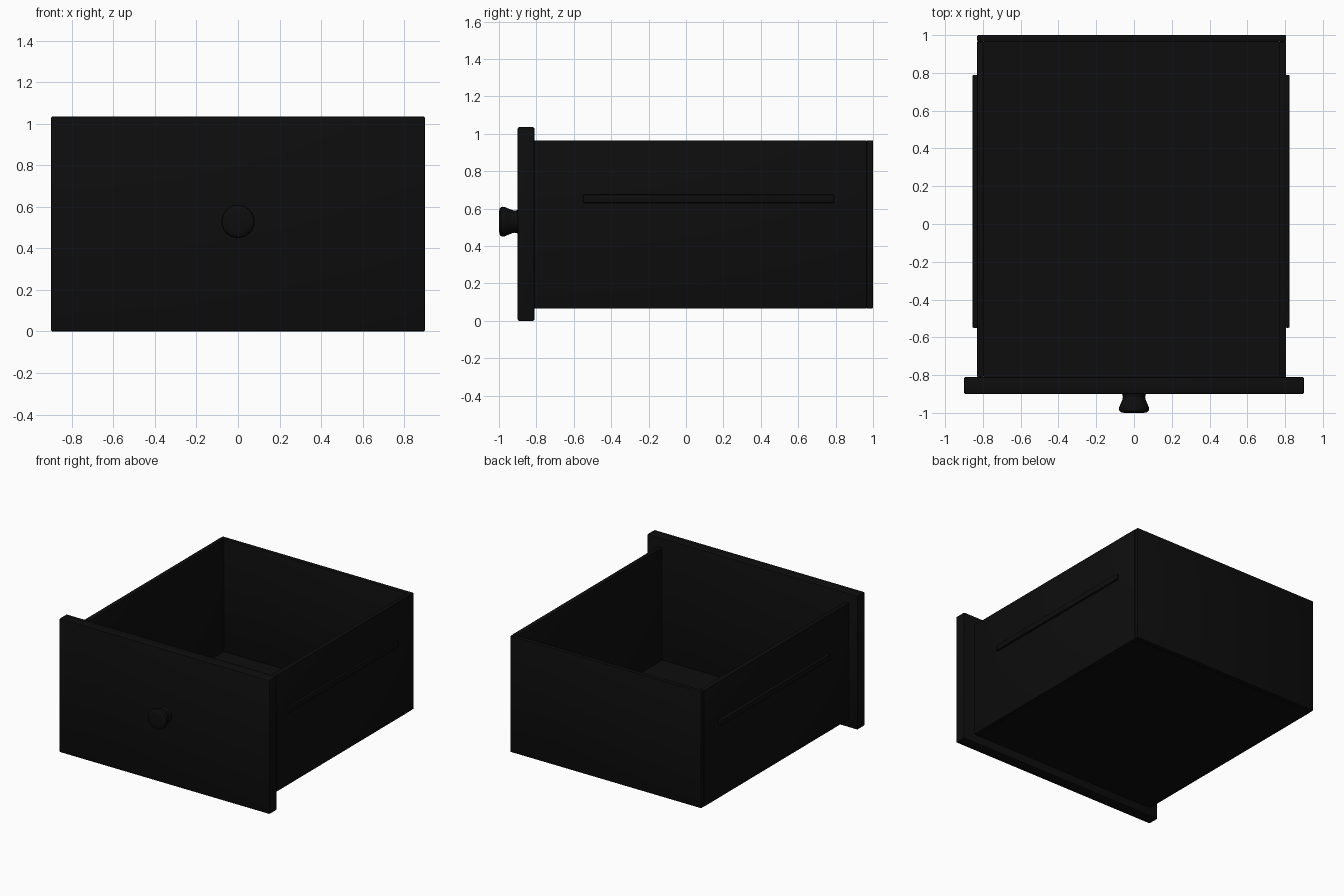
import bpy, bmesh, math
from mathutils import Matrix

if "Cube" in bpy.data.objects:
    bpy.data.objects.remove(bpy.data.objects["Cube"])

black = bpy.data.materials.new("black")
black.diffuse_color = (0.004, 0.004, 0.004, 1)
black.use_nodes = True
black.node_tree.nodes["Principled BSDF"].inputs["Base Color"].default_value = black.diffuse_color


def finish(ob):
    ob.data.materials.append(black)
    bpy.ops.object.select_all(action='DESELECT')
    ob.select_set(True)
    bpy.context.view_layer.objects.active = ob
    bpy.ops.object.shade_smooth_by_angle(angle=math.radians(35))


def box(name, x, y, z, bevel=0.0):
    """Box between (min, max) pairs, with optional softened edges."""
    bm = bmesh.new()
    bmesh.ops.create_cube(bm, size=1)
    for v in bm.verts:
        for i, (a, b) in enumerate((x, y, z)):
            v.co[i] = a if v.co[i] < 0 else b
    if bevel:
        bmesh.ops.bevel(bm, geom=bm.edges[:], offset=bevel, segments=2,
                        affect='EDGES', profile=0.5)
    me = bpy.data.meshes.new(name)
    bm.to_mesh(me)
    bm.free()
    ob = bpy.data.objects.new(name, me)
    bpy.context.collection.objects.link(ob)
    finish(ob)
    return ob


# Extents of the tray (its centre sits slightly left of the front panel)
L, R, F, B = -0.83, 0.805, -0.81, 1.0
BOT, TOP, T = 0.065, 0.965, 0.035

# Front panel
box("front_panel", (-0.9, 0.9), (-0.9, F), (0, 1.035), 0.008)

# Tray walls and floor
box("left_wall", (L, L + T), (F, B - T), (BOT, TOP), 0.003)
box("right_wall", (R - T, R), (F, B - T), (BOT, TOP), 0.003)
box("back_wall", (L, R), (B - T, B), (BOT, TOP), 0.006)
box("floor", (L + T, R - T), (F, B - T), (BOT, BOT + 0.03))

# Slide rails on both sides
for name, x in (("left_rail", (-0.855, L + 0.002)), ("right_rail", (R - 0.002, 0.823))):
    box(name, x, (-0.55, 0.79), (0.63, 0.675), 0.006)

# Turned knob: (radius, y) profile spun around the y axis
profile = [(0, -1.0), (0.05, -1.0), (0.068, -0.997), (0.077, -0.99), (0.08, -0.98),
           (0.078, -0.968), (0.070, -0.95), (0.062, -0.93), (0.059, -0.915),
           (0.061, -0.905), (0.066, -0.895)]
bm = bmesh.new()
verts = [bm.verts.new((r, y, 0)) for r, y in profile]
edges = [bm.edges.new(p) for p in zip(verts, verts[1:])]
bmesh.ops.spin(bm, geom=verts + edges, cent=(0, 0, 0), axis=(0, 1, 0),
               angle=math.tau, steps=32)
bmesh.ops.remove_doubles(bm, verts=bm.verts[:], dist=1e-4)
bmesh.ops.recalc_face_normals(bm, faces=bm.faces[:])
# Open surface: make sure the front cap points towards -y
cap = min(bm.faces, key=lambda f: f.calc_center_median().y)
if cap.normal.y > 0:
    bmesh.ops.reverse_faces(bm, faces=bm.faces[:])
bm.transform(Matrix.Translation((0, 0, 0.53)))
me = bpy.data.meshes.new("knob")
bm.to_mesh(me)
bm.free()
knob = bpy.data.objects.new("knob", me)
bpy.context.collection.objects.link(knob)
finish(knob)
